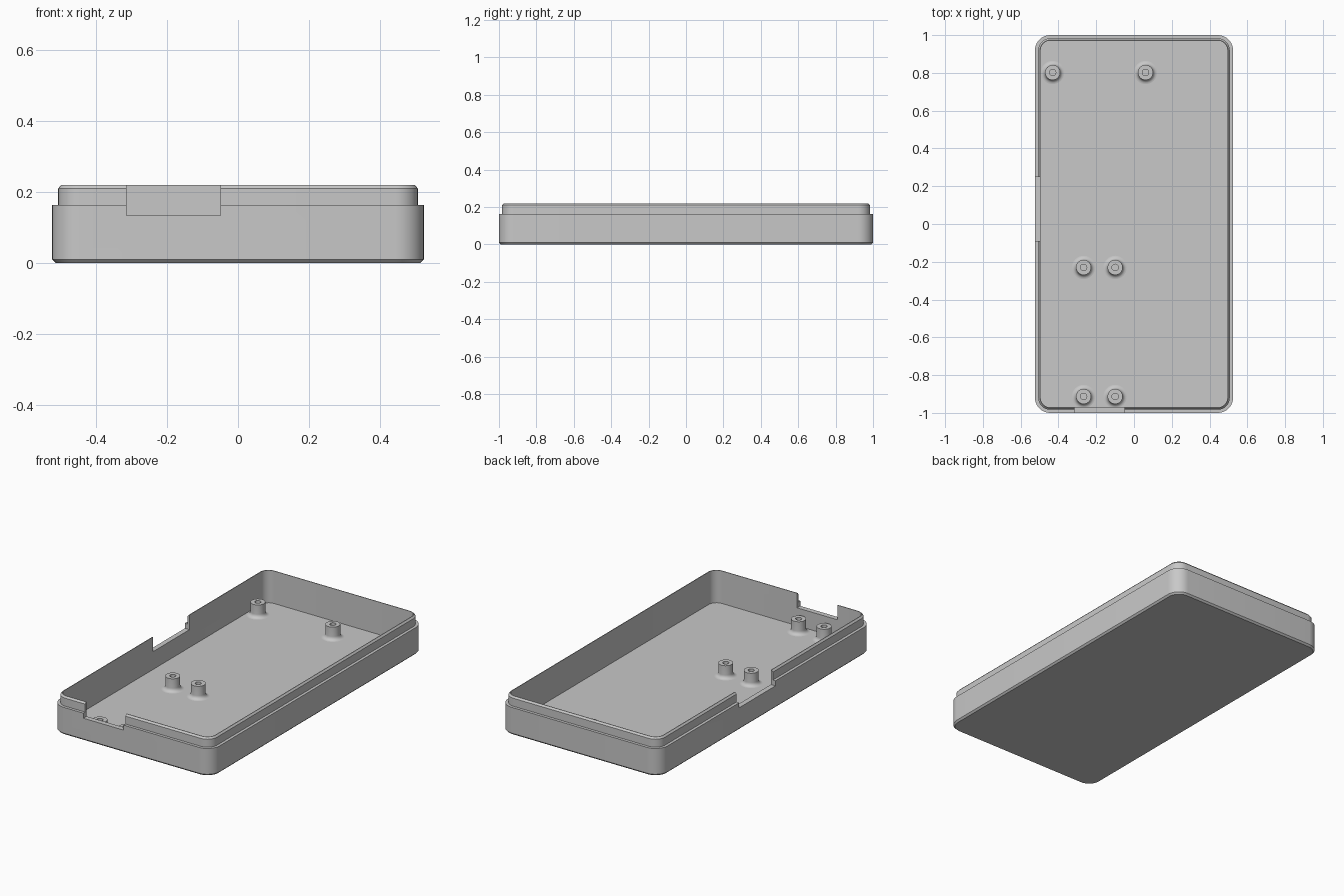
import bpy, bmesh
from math import cos, sin, pi

cube = bpy.data.objects.get("Cube")
if cube:
    bpy.data.objects.remove(cube, do_unlink=True)

HALF_X, HALF_Y, CORNER = 0.524, 1.0, 0.08
FLOOR, RIM, TOP, WALL = 0.027, 0.163, 0.22, 0.03

grey = bpy.data.materials.new("plain grey")
grey.use_nodes = True
colour = (0.58, 0.58, 0.58, 1)
grey.diffuse_color = colour
grey.node_tree.nodes["Principled BSDF"].inputs["Base Color"].default_value = colour


def make_object(name, bm):
    bmesh.ops.recalc_face_normals(bm, faces=bm.faces)
    mesh = bpy.data.meshes.new(name)
    bm.to_mesh(mesh)
    bm.free()
    mesh.materials.append(grey)
    obj = bpy.data.objects.new(name, mesh)
    bpy.context.collection.objects.link(obj)
    return obj


def loft(name, rings):
    """Join rings of points with quads and cap both ends."""
    bm = bmesh.new()
    loops = [[bm.verts.new(p) for p in ring] for ring in rings]
    n = len(loops[0])
    for a, b in zip(loops, loops[1:]):
        for i in range(n):
            j = (i + 1) % n
            bm.faces.new((a[i], a[j], b[j], b[i]))
    bm.faces.new(loops[0])
    bm.faces.new(loops[-1])
    return make_object(name, bm)


def rounded_ring(inset, z, steps=10):
    r = CORNER - inset
    points = []
    for k, (sx, sy) in enumerate([(1, 1), (-1, 1), (-1, -1), (1, -1)]):
        cx, cy = sx * (HALF_X - CORNER), sy * (HALF_Y - CORNER)
        for i in range(steps + 1):
            a = (k + i / steps) * pi / 2
            points.append((cx + r * cos(a), cy + r * sin(a), z))
    return points


def circle_ring(x, y, r, z, n=32):
    return [(x + r * cos(2 * pi * i / n), y + r * sin(2 * pi * i / n), z)
            for i in range(n)]


def smooth(obj):
    bpy.ops.object.select_all(action='DESELECT')
    obj.select_set(True)
    bpy.context.view_layer.objects.active = obj
    bpy.ops.object.shade_smooth_by_angle(angle=pi / 6)


# Tray: chamfered base, stepped lip, chamfered top and hollow inside
profile = [(0.01, 0), (0, 0.01), (0, RIM), (0.017, RIM), (0.017, TOP - 0.01),
           (0.026, TOP), (WALL, TOP), (WALL, FLOOR)]
tray = loft("tray", [rounded_ring(*p) for p in profile])


# Port openings cut through the front and right walls
def cut_notch(name, x0, x1, y0, y1, z0=0.133, z1=0.3):
    corners = [(x0, y0), (x1, y0), (x1, y1), (x0, y1)]
    cutter = loft(name, [[(x, y, z) for x, y in corners] for z in (z0, z1)])
    cutter.hide_render = True
    mod = tray.modifiers.new(name, 'BOOLEAN')
    mod.operation = 'DIFFERENCE'
    mod.solver = 'EXACT'
    mod.object = cutter
    bpy.context.view_layer.objects.active = tray
    bpy.ops.object.modifier_apply(modifier=name)
    bpy.data.objects.remove(cutter, do_unlink=True)


cut_notch("front_opening", -0.315, -0.05, -1.1, -0.95)
cut_notch("side_opening", -0.6, -0.47, -0.09, 0.25)
smooth(tray)

# Screw posts with a flared foot and a blind hole
POST_R, FLARE, HOLE_R, POST_TOP = 0.04, 0.022, 0.017, 0.104
post_profile = [(POST_R + FLARE, FLOOR - 0.005)]
for i in range(7):
    a = i / 6 * pi / 2
    post_profile.append((POST_R + FLARE * (1 - sin(a)), FLOOR + FLARE * (1 - cos(a))))
post_profile += [(POST_R, POST_TOP), (HOLE_R, POST_TOP), (HOLE_R, FLOOR + 0.005)]

spots = [(-0.431, 0.802), (0.061, 0.802)]
spots += [(x, y) for y in (-0.23, -0.913) for x in (-0.267, -0.1)]
for n, (x, y) in enumerate(spots, 1):
    smooth(loft(f"screw_post_{n}", [circle_ring(x, y, r, z) for r, z in post_profile]))
